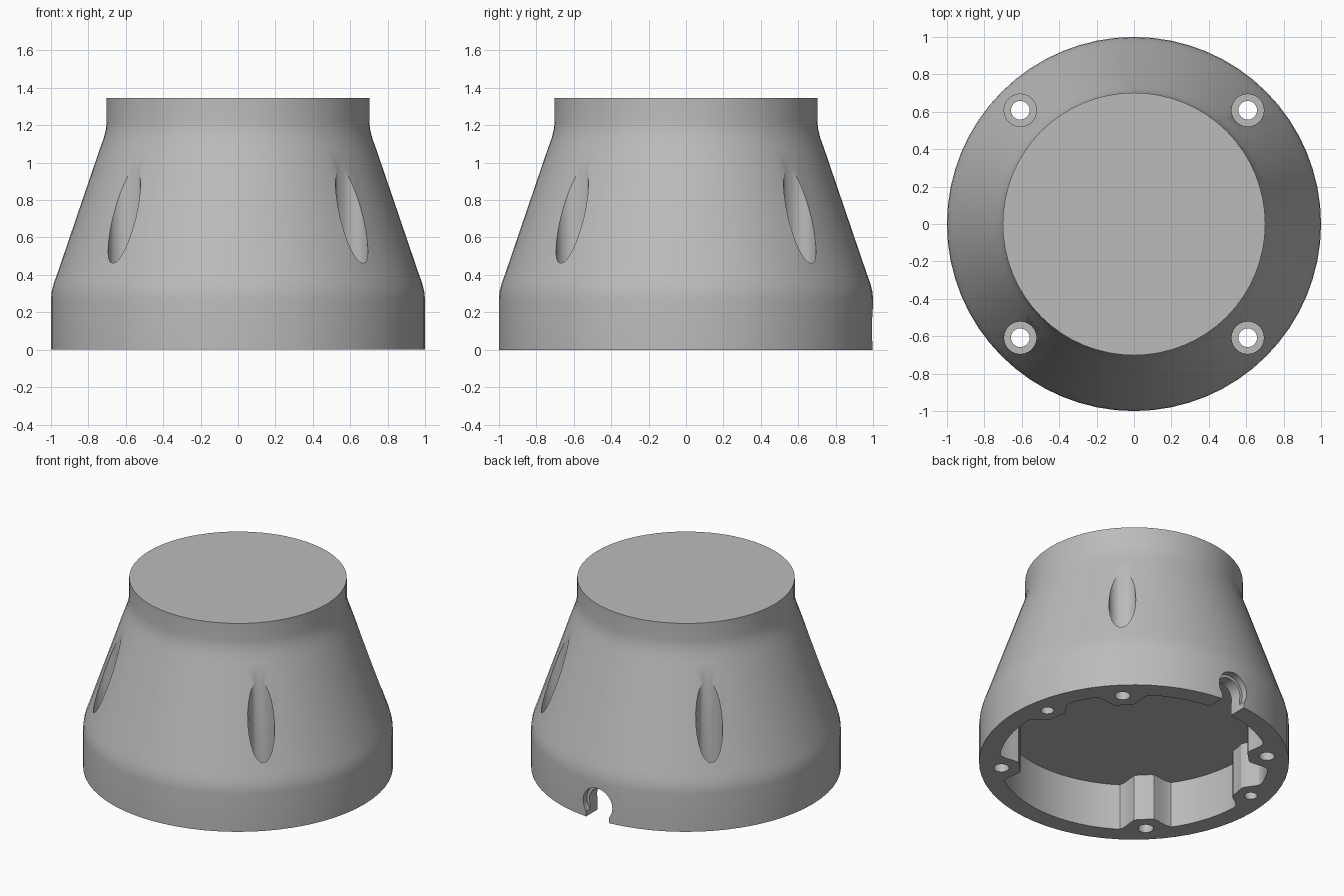
import bpy, bmesh, math
from mathutils import Matrix, Vector

cube = bpy.data.objects.get("Cube")
if cube:
    bpy.data.objects.remove(cube)

HEIGHT = 1.345
CEILING = 0.33        # depth of the hollow underside
WALL_R = 0.87         # inner radius of the skirt
SCREW_R = 0.86        # pitch radius of the screws

grey = bpy.data.materials.new("plain_grey")
grey.use_nodes = True
grey.diffuse_color = (0.5, 0.5, 0.5, 1)
grey.node_tree.nodes["Principled BSDF"].inputs["Base Color"].default_value = (0.5, 0.5, 0.5, 1)


def make_object(name, bm):
    bmesh.ops.recalc_face_normals(bm, faces=bm.faces)
    mesh = bpy.data.meshes.new(name)
    bm.to_mesh(mesh)
    bm.free()
    mesh.materials.append(grey)
    obj = bpy.data.objects.new(name, mesh)
    bpy.context.collection.objects.link(obj)
    return obj


def loft(name, rings):
    """Skin a stack of equal point rings and cap both ends."""
    bm = bmesh.new()
    loops = [[bm.verts.new(p) for p in ring] for ring in rings]
    for low, high in zip(loops, loops[1:]):
        for i in range(len(low)):
            j = (i + 1) % len(low)
            bm.faces.new((low[i], low[j], high[j], high[i]))
    bm.faces.new(loops[0])
    bm.faces.new(loops[-1])
    return make_object(name, bm)


def ring(radius_at, z, count):
    angles = [2 * math.pi * i / count for i in range(count)]
    return [(radius_at(a) * math.cos(a), radius_at(a) * math.sin(a), z) for a in angles]


def cylinder(name, radius, start, end, sides=24):
    start, end = Vector(start), Vector(end)
    axis = end - start
    place = Matrix.Translation((start + end) / 2) @ axis.to_track_quat("Z", "Y").to_matrix().to_4x4()
    bm = bmesh.new()
    bmesh.ops.create_cone(bm, cap_ends=True, segments=sides, radius1=radius,
                          radius2=radius, depth=axis.length, matrix=place)
    return make_object(name, bm)


def box(name, size, center):
    bm = bmesh.new()
    bmesh.ops.create_cube(bm, size=1, matrix=Matrix.Translation(center) @ Matrix.Diagonal((*size, 1)))
    return make_object(name, bm)


def cut(target, cutter):
    mod = target.modifiers.new("cut", "BOOLEAN")
    mod.operation = "DIFFERENCE"
    mod.solver = "EXACT"
    mod.object = cutter
    bpy.context.view_layer.objects.active = target
    bpy.ops.object.modifier_apply(modifier=mod.name)
    bpy.data.objects.remove(cutter)


# Tapered body with softened shoulders
profile = [(1.0, 0), (1.0, 0.27), (0.996, 0.31), (0.985, 0.355), (0.965, 0.41),
           (0.74, 1.07), (0.718, 1.13), (0.706, 1.18), (0.702, 1.22), (0.702, HEIGHT)]
body = loft("tapered_base", [ring(lambda a, r=r: r, z, 64) for r, z in profile])

# Hollow underside, its wall swelling into a boss at each screw
diagonals = [math.radians(a) for a in (45, 135, 225, 315)]
extras = [math.radians(a) for a in (10, 170)]
bosses = [(a, 0.13) for a in diagonals] + [(a, 0.10) for a in extras]


def cavity_radius(angle):
    swell = 0
    for center, depth in bosses:
        gap = abs((angle - center + math.pi) % (2 * math.pi) - math.pi)
        t = min(max((gap - 0.07) / 0.13, 0), 1)
        swell = max(swell, depth * (1 - t * t * (3 - 2 * t)))
    return WALL_R - swell


cut(body, loft("cavity_cutter", [ring(cavity_radius, z, 180) for z in (-0.1, CEILING)]))

# Corner screws: through hole with a wide shaft that breaks out of the slope
for a in diagonals:
    x, y = SCREW_R * math.cos(a), SCREW_R * math.sin(a)
    cut(body, cylinder("shaft_cutter", 0.087, (x, y, 0.2), (x, y, 1.5)))
    cut(body, cylinder("hole_cutter", 0.05, (x, y, -0.1), (x, y, 0.4)))

# Blind screw holes in the two side bosses
for a in extras:
    x, y = WALL_R * math.cos(a), WALL_R * math.sin(a)
    cut(body, cylinder("pilot_cutter", 0.042, (x, y, -0.1), (x, y, 0.25)))

# Cable notch at the back: stepped round opening, open at the bottom
for radius, near in ((0.095, 0.8), (0.115, 0.95)):
    cut(body, cylinder("notch_cutter", radius, (0, near, 0.11), (0, 1.1, 0.11), 32))
cut(body, box("slot_cutter", (0.18, 0.3, 0.2), (0, 0.95, 0.01)))

# Smooth shading with crisp edges
bpy.ops.object.select_all(action="DESELECT")
body.select_set(True)
bpy.context.view_layer.objects.active = body
bpy.ops.object.shade_smooth_by_angle(angle=math.radians(30))
